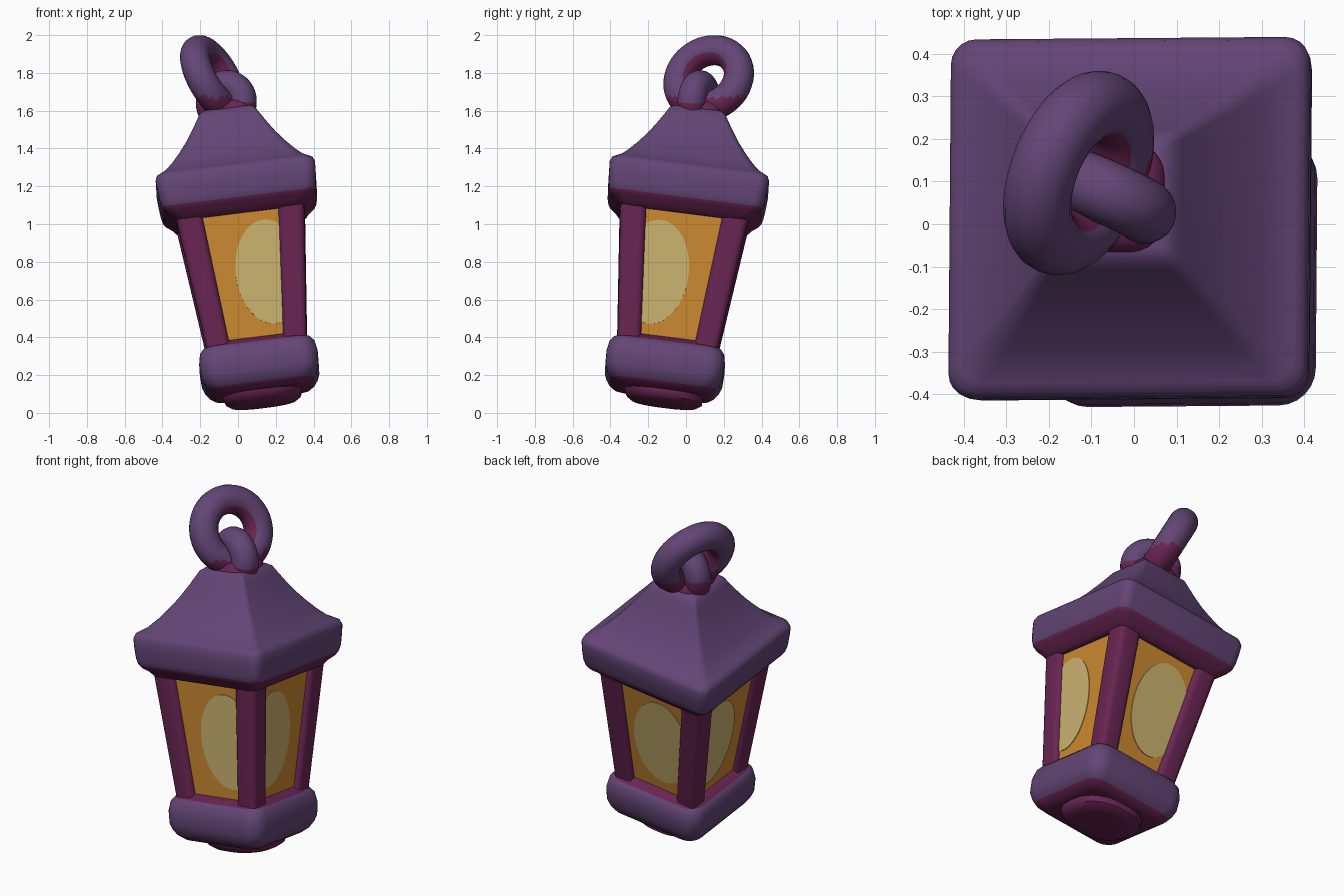
import bpy, bmesh, math
from mathutils import Vector, Matrix

if "Cube" in bpy.data.objects:
    bpy.data.objects.remove(bpy.data.objects["Cube"])


def material(name, rgb):
    m = bpy.data.materials.new(name)
    m.use_nodes = True
    m.diffuse_color = (*rgb, 1)
    bsdf = m.node_tree.nodes["Principled BSDF"]
    bsdf.inputs["Base Color"].default_value = (*rgb, 1)
    bsdf.inputs["Roughness"].default_value = 0.8
    return m


PURPLE = material("dusty_purple", (0.125, 0.06, 0.18))
MAROON = material("deep_maroon", (0.14, 0.018, 0.085))
AMBER = material("amber_glass", (0.6, 0.25, 0.03))
GLOW = material("pale_glow", (0.6, 0.45, 0.16))

# The whole lantern leans along this axis
AXIS = Vector((-0.125, 0.128, 1)).normalized()
LEAN = (Matrix.Translation((0.143, -0.143, 0))
        @ Vector((0, 0, 1)).rotation_difference(AXIS).to_matrix().to_4x4())


def finish(name, bm, mats, angle=40):
    bmesh.ops.recalc_face_normals(bm, faces=bm.faces)
    mesh = bpy.data.meshes.new(name)
    bm.to_mesh(mesh)
    bm.free()
    for m in mats:
        mesh.materials.append(m)
    ob = bpy.data.objects.new(name, mesh)
    bpy.context.collection.objects.link(ob)
    ob.matrix_world = LEAN
    bpy.ops.object.select_all(action="DESELECT")
    ob.select_set(True)
    bpy.context.view_layer.objects.active = ob
    bpy.ops.object.shade_smooth_by_angle(angle=math.radians(angle))
    return ob


def rounded_square(half, radius, steps):
    pts = []
    for corner in range(4):
        mid = math.radians(45 + 90 * corner)
        cx = math.copysign(half - radius, math.cos(mid))
        cy = math.copysign(half - radius, math.sin(mid))
        for i in range(steps + 1):
            a = mid + math.radians(90) * (i / steps - 0.5)
            pts.append((cx + radius * math.cos(a), cy + radius * math.sin(a)))
    return pts


def loft(name, profile, mats, roundness=0.2, steps=5, split=None):
    """Stack of rounded squares: each entry is height, half width, centre x, y."""
    bm = bmesh.new()
    rings = []
    for z, half, *c in profile:
        cx, cy = c or (0, 0)
        rings.append([bm.verts.new((x + cx, y + cy, z)) for x, y in
                      rounded_square(half, half * roundness, steps)])
    n = len(rings[0])
    for low, high in zip(rings, rings[1:]):
        for i in range(n):
            j = (i + 1) % n
            bm.faces.new((low[i], low[j], high[j], high[i]))
    bm.faces.new(rings[0])
    bm.faces.new(rings[-1])
    if split:
        for f in bm.faces:
            f.material_index = int(split(f.calc_center_median()))
    return finish(name, bm, mats)


# Foot and base block
loft("foot_disc", [(0.045, 0.12, 0, 0.02), (0.05, 0.17, 0, 0.02), (0.07, 0.2, 0, 0.02),
                   (0.1, 0.21, 0, 0.01), (0.14, 0.2)], [MAROON], 0.85, 8)
loft("base_block", [(0.105, 0.22), (0.112, 0.25), (0.135, 0.28), (0.165, 0.3), (0.2, 0.313),
                    (0.27, 0.316), (0.325, 0.305), (0.35, 0.285), (0.358, 0.265),
                    (0.385, 0.23)],
     [PURPLE, MAROON], 0.28, 6, lambda c: c.z < 0.15 or c.z > 0.354)

# Glass core, widening towards the top
Z0, Z1, G0, G1 = 0.34, 1.09, 0.235, 0.318
loft("glass_core", [(Z0, G0), (Z1, G1)], [AMBER], 0.02, 1)

# Corner posts
for name, sx, sy in (("front_left", 1, -1), ("front_right", -1, -1),
                     ("back_left", 1, 1), ("back_right", -1, 1)):
    low, high = 0.062, 0.07
    a, b = 0.265 - low, 0.345 - high
    loft(name + "_post", [(0.33, low, sx * a, sy * a), (1.08, high, sx * b, sy * b)],
         [MAROON], 0.5, 4)


# Glow spot on each pane, its side tucked behind a post
def glow_spot(name, turn, shift):
    bm = bmesh.new()
    verts = []
    for i in range(48):
        a = 2 * math.pi * i / 48
        z = 0.71 + 0.275 * math.sin(a)
        depth = G0 + (G1 - G0) * (z - Z0) / (Z1 - Z0)
        x = max(-depth + 0.03, min(depth - 0.03, shift + 0.18 * math.cos(a)))
        verts.append(bm.verts.new((x, -depth - 0.004, z)))
    face = bm.faces.new(verts)
    grown = bmesh.ops.extrude_face_region(bm, geom=[face])
    moved = [v for v in grown["geom"] if isinstance(v, bmesh.types.BMVert)]
    bmesh.ops.translate(bm, verts=moved, vec=(0, 0.006, 0))
    bmesh.ops.rotate(bm, verts=bm.verts, matrix=Matrix.Rotation(math.radians(turn), 3, "Z"))
    finish(name, bm, [GLOW])


for name, turn, shift in (("front_glow", 0, 0.115), ("left_glow", 90, -0.115),
                          ("back_glow", 180, 0.05), ("right_glow", 270, -0.1)):
    glow_spot(name, turn, shift)

# Roof with thick eaves and a concave slope
loft("roof", [(1.035, 0.325), (1.04, 0.345), (1.065, 0.365), (1.09, 0.395), (1.11, 0.408),
              (1.14, 0.416), (1.2, 0.422), (1.255, 0.425), (1.28, 0.415), (1.292, 0.395),
              (1.31, 0.365), (1.35, 0.325), (1.4, 0.283), (1.46, 0.238), (1.52, 0.2),
              (1.58, 0.165), (1.61, 0.148), (1.625, 0.125)],
     [PURPLE, MAROON], 0.14, 5, lambda c: c.z < 1.105)
loft("roof_collar", [(1.6, 0.13), (1.635, 0.128), (1.66, 0.11), (1.675, 0.08)],
     [MAROON], 0.6, 6)


# Hanging ring and the loop that holds it
def torus(name, centre, normal, major, minor, is_maroon):
    rot = Vector((0, 0, 1)).rotation_difference(normal).to_matrix().to_4x4()
    bpy.ops.mesh.primitive_torus_add(major_segments=48, minor_segments=20,
                                     major_radius=major, minor_radius=minor)
    ob = bpy.context.object
    ob.name = name
    ob.matrix_world = Matrix.Translation(centre) @ rot
    ob.data.materials.append(PURPLE)
    ob.data.materials.append(MAROON)
    for p in ob.data.polygons:
        radial = Vector((p.center.x, p.center.y, 0)).normalized()
        height = (ob.matrix_world @ p.center).z
        p.material_index = int(is_maroon(p.normal.dot(radial), height))
    bpy.ops.object.shade_smooth_by_angle(angle=math.radians(60))


ring_normal = Vector((0.82, -0.33, 0.47)).normalized()
torus("hanging_ring", (-0.13, 0.12, 1.77), ring_normal, 0.17, 0.08,
      lambda outward, z: outward < -0.65 or z < 1.67)
torus("roof_loop", (-0.062, 0.067, 1.645), AXIS.cross(ring_normal).normalized(), 0.095, 0.075,
      lambda outward, z: outward < -0.5 or z < 1.64)
